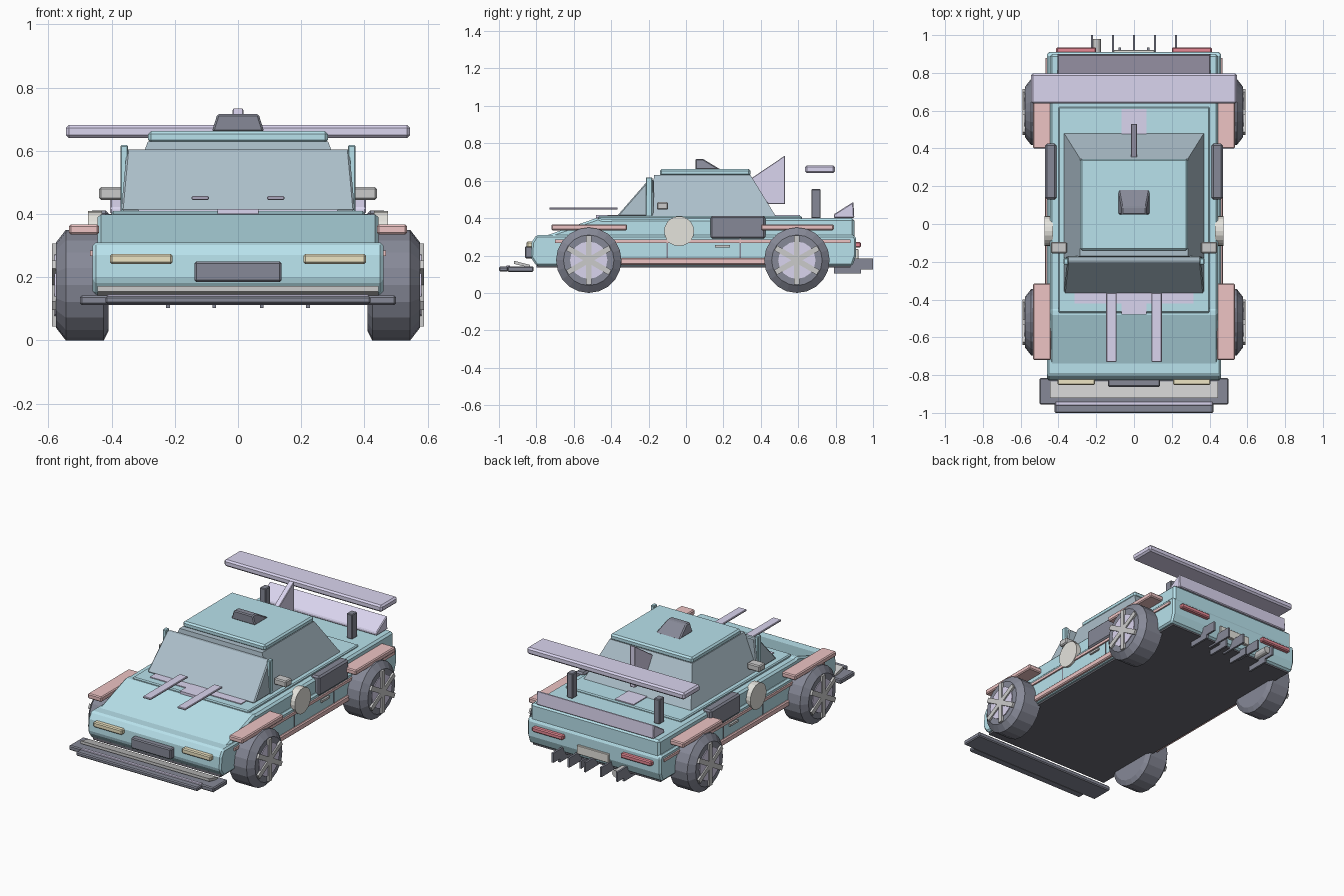
import bpy, bmesh, math
from mathutils import Matrix

if "Cube" in bpy.data.objects:
    bpy.data.objects.remove(bpy.data.objects["Cube"])


def mat(name, r, g, b):
    m = bpy.data.materials.new(name)
    m.diffuse_color = (r, g, b, 1)
    m.use_nodes = True
    m.node_tree.nodes["Principled BSDF"].inputs["Base Color"].default_value = m.diffuse_color
    return m


TEAL = mat("teal paint", 0.48, 0.76, 0.84)
DARK = mat("dark rubber", 0.24, 0.25, 0.31)
BLACK = mat("floor black", 0.15, 0.15, 0.18)
PINK = mat("pink trim", 0.85, 0.55, 0.55)
LILAC = mat("lilac trim", 0.70, 0.66, 0.86)
GLASS = mat("glass", 0.42, 0.53, 0.60)
CREAM = mat("cream", 0.78, 0.77, 0.72)
YELLOW = mat("headlight", 0.85, 0.78, 0.55)
RED = mat("tail light", 0.80, 0.25, 0.30)
SILVER = mat("silver", 0.72, 0.73, 0.75)


def finish(name, bm, m, bevel=0):
    bmesh.ops.recalc_face_normals(bm, faces=bm.faces)
    me = bpy.data.meshes.new(name)
    bm.to_mesh(me)
    bm.free()
    ob = bpy.data.objects.new(name, me)
    bpy.context.collection.objects.link(ob)
    me.materials.append(m)
    if bevel:
        b = ob.modifiers.new("bevel", 'BEVEL')
        b.width, b.segments = bevel, 1
    return ob


def loft(name, rings, m, bevel=0):
    bm = bmesh.new()
    vs = [[bm.verts.new(p) for p in r] for r in rings]
    n = len(vs[0])
    for a, b in zip(vs, vs[1:]):
        for i in range(n):
            bm.faces.new((a[i], a[(i + 1) % n], b[(i + 1) % n], b[i]))
    bm.faces.new(vs[0])
    bm.faces.new(vs[-1])
    return finish(name, bm, m, bevel)


def rect(x0, x1, y0, y1, z):
    return [(x0, y0, z), (x1, y0, z), (x1, y1, z), (x0, y1, z)]


def box(name, x, y, z, m, bevel=0.006):
    return loft(name, [rect(*x, *y, z[0]), rect(*x, *y, z[1])], m, bevel)


def pair(name, x, y, z, m, bevel=0.006):
    box("right_" + name, x, y, z, m, bevel)
    box("left_" + name, (-x[1], -x[0]), y, z, m, bevel)


def prism(name, prof, x0, x1, m, bevel=0):
    return loft(name, [[(x, y, z) for y, z in prof] for x in (x0, x1)], m, bevel)


def lathe_x(name, prof, cy, cz, side, n, m):
    rings = []
    for x, r in prof:
        rings.append([(side * x, cy + r * math.sin(math.tau * i / n),
                       cz + r * math.cos(math.tau * i / n)) for i in range(n)])
    return loft(name, rings, m)


# body shell
prism("lower_body", [(-0.80, .145), (-0.83, .19), (-0.825, .27), (-0.80, .31), (0.90, .31),
                     (0.91, .29), (0.91, .20), (0.89, .145)], -.46, .46, TEAL, .01)
prism("upper_body", [(-0.81, .285), (-0.47, .403), (-0.45, .395), (0.90, .40), (0.90, .285)],
      -.445, .445, TEAL, .012)
box("cabin_base", (-.40, .40), (-.47, .62), (.38, .41), TEAL)
box("floor", (-.44, .44), (-.80, .88), (.135, .15), BLACK, 0)

# cabin
loft("cabin_glass", [rect(-.37, .37, -.20, .48, .41), rect(-.285, .285, -.17, .345, .63)], GLASS)
loft("windshield", [rect(-.37, .37, -.37, -.175, .41), rect(-.352, .352, -.20, -.17, .605)], GLASS, .006)
box("roof", (-.285, .285), (-.14, .345), (.625, .663), TEAL, .01)
pair("pillar", (.348, .372), (-.215, -.18), (.40, .618), TEAL, .004)
loft("roof_scoop", [rect(-.083, .083, .05, .185, .66), rect(-.065, .065, .05, .09, .717)], DARK, .006)
prism("roof_fin", [(.33, .60), (.53, .735), (.53, .475), (.44, .475)], -.017, .017, LILAC, .003)
pair("mirror", (.355, .44), (-.155, -.095), (.445, .485), SILVER)

# racing stripe, cowl and hood blades
box("centre_stripe", (-.065, .065), (-.48, .61), (.40, .416), LILAC, 0)
box("cowl", (-.315, .315), (-.42, -.35), (.40, .415), LILAC, 0)
pair("hood_blade", (.092, .147), (-.73, -.365), (.445, .457), LILAC, .003)

# fenders and side trim
for end, y in (("front", (-.72, -.315)), ("rear", (.40, .79))):
    pair(end + "_fender", (.44, .535), y, (.335, .367), PINK)
pair("side_skirt", (.42, .472), (-.35, .43), (.15, .187), PINK)
pair("belt_strip", (.45, .469), (-.70, .88), (.268, .285), PINK, 0)
pair("side_intake", (.41, .470), (.13, .425), (.29, .412), DARK, .01)
pair("door_handle", (.455, .472), (.155, .235), (.243, .256), SILVER, 0)
for i, y in enumerate((-.10, .29)):
    pair("door_seam_%d" % i, (.45, .463), (y - .003, y + .003), (.187, .30), DARK, 0)
for s, nm in ((1, "right"), (-1, "left")):
    lathe_x(nm + "_door_disc", [(.43, .08), (.474, .08)], -.037, .33, s, 20, CREAM)

# nose
pair("headlight", (.207, .405), (-.852, -.80), (.242, .274), YELLOW)
box("grille", (-.138, .138), (-.862, -.80), (.185, .25), DARK)
box("splitter", (-.50, .50), (-.955, -.815), (.112, .142), DARK)
box("splitter_lip", (-.42, .42), (-1.0, -.95), (.115, .14), DARK)
box("splitter_line", (-.415, .415), (-.962, -.94), (.126, .146), LILAC, .003)
prism("air_dam", [(-.92, .155), (-.92, .172), (-.835, .15), (-.835, .135)], -.445, .445, SILVER)

# tail
pair("tail_light", (.20, .412), (.89, .935), (.243, .272), RED)
box("rear_plate", (-.11, .11), (.90, .922), (.18, .235), CREAM, .003)
prism("ducktail", [(.79, .40), (.79, .42), (.895, .487), (.90, .40)], -.405, .405, LILAC, .005)
box("wing", (-.545, .545), (.637, .797), (.64, .682), LILAC, .01)
pair("wing_strut", (.28, .32), (.67, .72), (.40, .555), DARK, .004)
for i, x in enumerate((-.222, -.111, 0, .111, .222)):
    box("diffuser_fin_%d" % i, (x - .006, x + .006), (.82, 1.0), (.125, .185), DARK, 0)
for i, x in enumerate((-.222, -.075, .075, .222)):
    box("lower_fin_%d" % i, (x - .006, x + .006), (.79, .935), (.103, .15), DARK, 0)
bm = bmesh.new()
bmesh.ops.create_cone(bm, cap_ends=True, segments=12, radius1=.022, radius2=.022, depth=.14,
                      matrix=Matrix.Translation((-.198, .91, .16)) @ Matrix.Rotation(math.pi / 2, 4, 'X'))
finish("exhaust", bm, SILVER)

# wheels: tyre, hub disc and six spokes
for end, cy in (("front", -.52), ("rear", .593)):
    for s, nm in ((1, "right"), (-1, "left")):
        w = "%s_%s" % (end, nm)
        lathe_x(w + "_tyre", [(.41, .145), (.425, .175), (.545, .175), (.576, .135)], cy, .175, s, 20, DARK)
        lathe_x(w + "_hub", [(.56, .10), (.581, .10)], cy, .175, s, 16, LILAC)
        bm = bmesh.new()
        for k in range(3):
            bmesh.ops.create_cube(bm, size=1, matrix=Matrix.Translation((s * .577, cy, .175))
                                  @ Matrix.Rotation(k * math.pi / 3, 4, 'X')
                                  @ Matrix.Diagonal((.024, .03, .262, 1)))
        finish(w + "_spokes", bm, SILVER)
